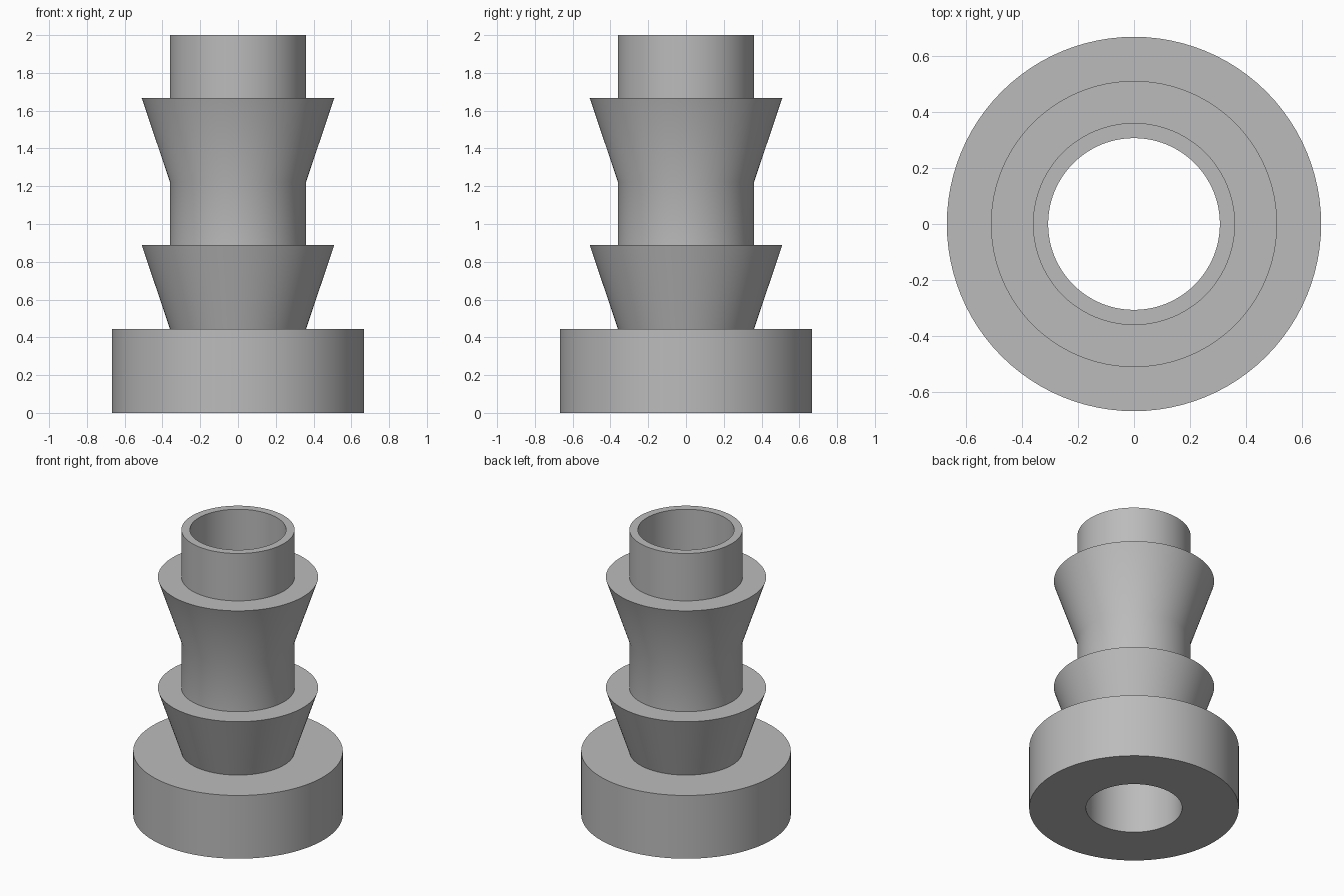
import bpy
import bmesh
import math

cube = bpy.data.objects.get("Cube")
if cube:
    bpy.data.objects.remove(cube, do_unlink=True)

SEGMENTS = 96
BORE, TUBE, BARB, COLLAR = 0.306, 0.36, 0.51, 0.667

# Plain grey material
grey = bpy.data.materials.new("plain_grey")
grey.use_nodes = True
grey.diffuse_color = (0.5, 0.5, 0.5, 1)
grey.node_tree.nodes["Principled BSDF"].inputs["Base Color"].default_value = (0.5, 0.5, 0.5, 1)


def lathe(name, profile):
    """Turn a closed (radius, height) profile around the z axis."""
    bm = bmesh.new()
    rings = []
    for r, z in profile:
        angles = [math.tau * i / SEGMENTS for i in range(SEGMENTS)]
        rings.append([bm.verts.new((r * math.cos(a), r * math.sin(a), z)) for a in angles])
    for low, high in zip(rings, rings[1:] + rings[:1]):
        for i in range(SEGMENTS):
            j = (i + 1) % SEGMENTS
            bm.faces.new((low[i], low[j], high[j], high[i]))
    bmesh.ops.recalc_face_normals(bm, faces=bm.faces)
    mesh = bpy.data.meshes.new(name)
    bm.to_mesh(mesh)
    bm.free()
    mesh.materials.append(grey)
    obj = bpy.data.objects.new(name, mesh)
    bpy.context.collection.objects.link(obj)
    bpy.ops.object.select_all(action="DESELECT")
    obj.select_set(True)
    bpy.context.view_layer.objects.active = obj
    bpy.ops.object.shade_smooth_by_angle(angle=math.radians(30))
    return obj


# Hollow hose fitting: wide collar, two flared barbs, plain tube end
lathe("barbed_hose_fitting", [
    (BORE, 0), (COLLAR, 0), (COLLAR, 0.444),
    (TUBE, 0.444), (BARB, 0.889),
    (TUBE, 0.889), (TUBE, 1.222), (BARB, 1.667),
    (TUBE, 1.667), (TUBE, 2), (BORE, 2),
])
